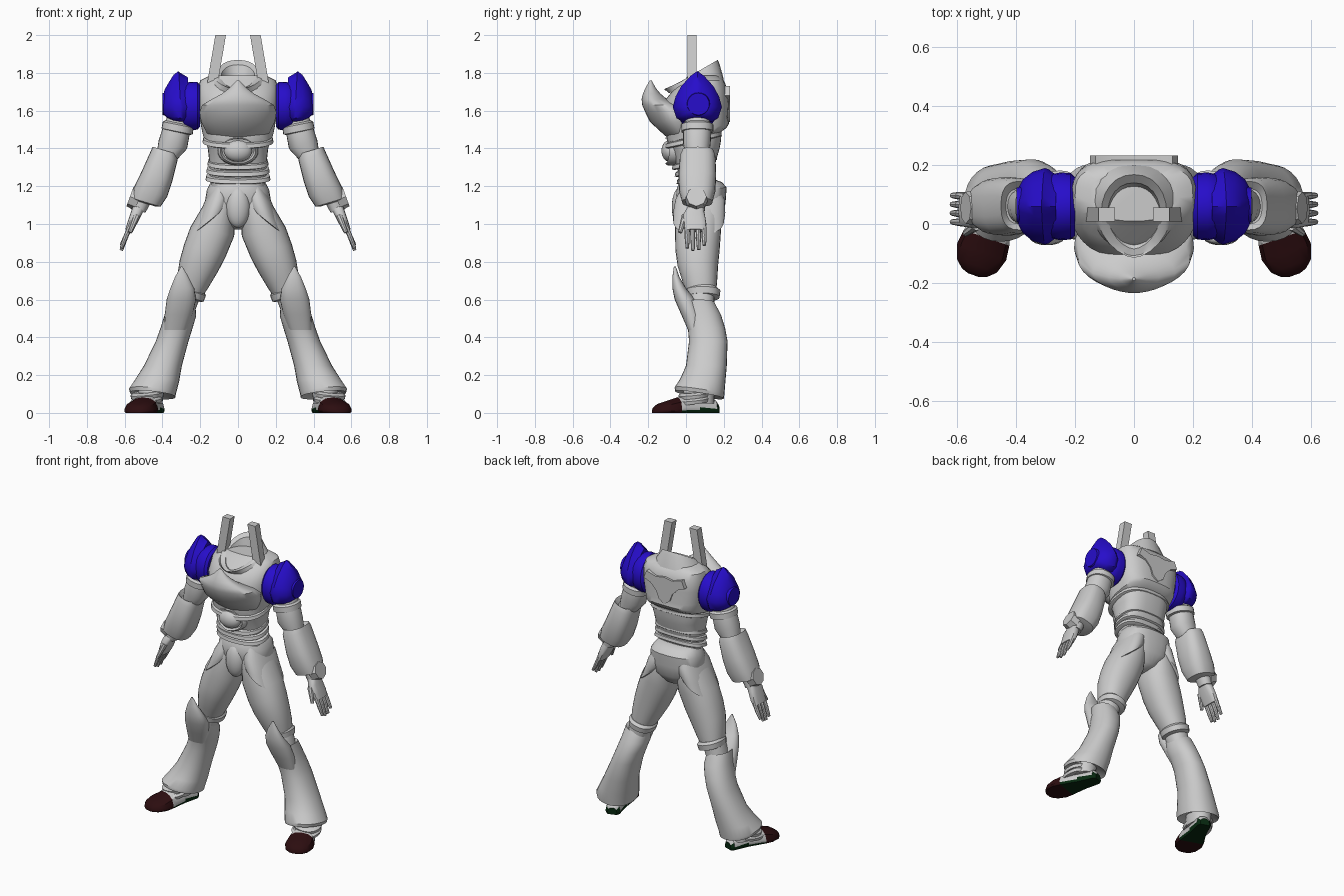
import bpy, bmesh, math
from mathutils import Vector, Matrix


def material(name, rgb):
    m = bpy.data.materials.new(name)
    m.diffuse_color = (*rgb, 1)
    return m


GREY = material("light grey armour", (0.6, 0.6, 0.6))
BLUE = material("deep blue", (0.02, 0.004, 0.6))
RED = material("dark maroon", (0.025, 0.004, 0.005))
GREEN = material("dark green", (0.002, 0.022, 0.005))


def finish(name, bm, mats=(GREY,), mirror=False):
    bmesh.ops.recalc_face_normals(bm, faces=bm.faces)
    me = bpy.data.meshes.new(name)
    bm.to_mesh(me)
    bm.free()
    for m in mats:
        me.materials.append(m)
    ob = bpy.data.objects.new(name, me)
    bpy.context.collection.objects.link(ob)
    if mirror:
        ob.modifiers.new("mirror", 'MIRROR').use_mirror_merge = False
    return ob


def skin(rings):
    """Join closed point loops of equal length and cap both ends."""
    bm = bmesh.new()
    loops = [[bm.verts.new(p) for p in r] for r in rings]
    n = len(loops[0])
    for a, b in zip(loops, loops[1:]):
        for i in range(n):
            j = (i + 1) % n
            bm.faces.new((a[i], a[j], b[j], b[i]))
    bm.faces.new(loops[0])
    bm.faces.new(loops[-1])
    return bm


def spow(v, e):
    return math.copysign(abs(v) ** (2 / e), v)


def loft(name, rings, mat=GREY, mirror=False, n=24, front=2.2, back=2.2):
    """Rings are (z, x0, x1, y0, y1, slope in x, slope in y)."""
    out = []
    for r in rings:
        z, x0, x1, y0, y1, sx, sy = tuple(r) + (0,) * (7 - len(r))
        pts = []
        for i in range(n):
            a = 2 * math.pi * i / n
            c, s = math.cos(a), math.sin(a)
            e = front if s < 0 else back
            dx, dy = (x1 - x0) / 2 * spow(c, e), (y1 - y0) / 2 * spow(s, e)
            pts.append(((x0 + x1) / 2 + dx, (y0 + y1) / 2 + dy, z + sx * dx + sy * dy))
        out.append(pts)
    return finish(name, skin(out), (mat,), mirror)


def body(name, rings, **kw):
    """Centred loft; rings are (z, half width, y0, y1, slope in y)."""
    return loft(name, [(r[0], -r[1], r[1], r[2], r[3], 0, r[4] if len(r) > 4 else 0)
                       for r in rings], **kw)


def ball(name, loc, radii, mat=GREY, mirror=False):
    bm = bmesh.new()
    bmesh.ops.create_uvsphere(bm, u_segments=24, v_segments=14, radius=1,
                              matrix=Matrix.Translation(loc) @ Matrix.Diagonal((*radii, 1)))
    return finish(name, bm, (mat,), mirror)


def rod(name, a, b, ra, rb, n=8, mat=GREY, mirror=True):
    a, b = Vector(a), Vector(b)
    d = b - a
    m = Matrix.Translation((a + b) / 2) @ d.to_track_quat('Z', 'Y').to_matrix().to_4x4()
    bm = bmesh.new()
    bmesh.ops.create_cone(bm, cap_ends=True, segments=n, radius1=ra, radius2=rb,
                          depth=d.length, matrix=m)
    return finish(name, bm, (mat,), mirror)


# Upper torso with a flared rib edge
body("torso", [(1.45, .15, -.08, .17, .2), (1.47, .185, -.1, .215, .25), (1.49, .19, -.1, .228, .25),
               (1.56, .203, -.12, .222), (1.65, .214, -.115, .228), (1.72, .212, -.06, .218),
               (1.76, .2, -.01, .2), (1.785, .15, .01, .17)], n=36, back=3.2, front=2.4)
# Keeled breastplate rising to a point
body("breastplate", [(1.45, .13, -.09, .06), (1.48, .165, -.125, .06), (1.54, .195, -.19, .06),
                     (1.59, .204, -.215, .05), (1.63, .19, -.232, -.02), (1.66, .14, -.235, -.1),
                     (1.69, .085, -.228, -.135), (1.72, .045, -.215, -.16), (1.76, .006, -.192, -.182)],
     n=32, front=1.75)
# Open collar, high at the back
body("collar", [(1.73, .17, -.09, .2, .25), (1.78, .127, -.115, .178, .45), (1.788, .112, -.11, .168, .58),
                (1.778, .09, -.085, .14, .58), (1.72, .07, -.05, .12, .3)], front=1.7)
body("neck_stub", [(1.70, .06, -.04, .12), (1.75, .045, -.02, .11), (1.785, .012, .03, .08)])

# Raised back plate
half = [(.0, 1.54), (.04, 1.57), (.06, 1.62), (.1, 1.66), (.15, 1.68), (.13, 1.73), (.06, 1.71), (0, 1.72)]
outline = half + [(-x, z) for x, z in half[-2:0:-1]]
finish("back_plate", skin([[(x, y, z) for x, z in outline] for y in (.19, .232)]))

# Belly, waist bands and pelvis
body("belly", [(1.5, .17, -.1, .19), (1.44, .172, -.1, .185), (1.4, .16, -.085, .178), (1.33, .152, -.06, .158),
               (1.26, .15, -.035, .135), (1.18, .14, -.03, .13)], n=32, front=2.6, back=2.8)
for i, (z, w, y0, y1) in enumerate([(1.445, .188, -.115, .19), (1.325, .162, -.075, .165),
                                    (1.285, .168, -.06, .155), (1.245, .172, -.05, .15)]):
    body(f"waist_band_{i + 1}", [(z - .016, w - .016, y0 + .016, y1 - .012, .22), (z - .010, w, y0, y1, .22),
                                 (z + .010, w - .004, y0 + .004, y1 - .004, .22),
                                 (z + .016, w - .016, y0 + .016, y1 - .012, .22)], n=32, front=2.4, back=2.8)
body("pelvis", [(1.24, .13, -.03, .14), (1.21, .15, -.045, .19, .1), (1.18, .165, -.055, .215, .1),
                (1.12, .175, -.05, .21), (1.05, .15, -.03, .2), (.99, .06, -.01, .16), (.97, .02, .02, .12)],
     n=32, back=2.6)
ball("crotch_guard", (0, -.025, 1.09), (.064, .05, .11))

# Oval core with its frame
ball("belly_core", (0, -.085, 1.387), (.074, .045, .058))
frame = []
for y, s in ((-.05, 1.2), (-.098, 1.15), (-.112, 1.02), (-.09, .9)):
    frame.append([(.092 * s * math.cos(t * math.pi / 16), y + .25 * abs(.09 * math.cos(t * math.pi / 16)),
                   1.387 + .066 * s * math.sin(t * math.pi / 16)) for t in range(32)])
finish("core_frame", skin(frame))

# Shoulder pylons
finish("pylon", skin([[(x + dx, y, z) for dx, y in ((-.028, .008), (.028, .008), (.028, .056), (-.028, .056))]
                      for x, z in ((.136, 1.74), (.092, 2.0))]), mirror=True)

# Blue shoulder pads: ball joint, finned shell and outer disc
pad = [(0, .19), (.035, .165), (.085, .11), (.115, .055), (.13, .0), (.11, -.06), (.08, -.078), (.03, -.08)]
pad = pad + [(-a, b) for a, b in pad[:0:-1]]
shell = []
for x, s, lean in ((.265, .82, 0), (.29, .97, .12), (.303, 1, .06), (.345, .9, -.03), (.378, .7, -.1), (.393, .48, -.05),
                   (.397, .3, 0)):
    shell.append([(x + lean * max(b, 0) * s, .06 + a * s, 1.62 + b * s) for a, b in pad])
finish("shoulder_shell", skin(shell), (BLUE,), True)
joint = []
for x, s in ((.2, .86), (.215, .98), (.25, 1), (.28, .95), (.3, .8)):
    joint.append([(x, .06 + .115 * s * math.cos(t * math.pi / 12), 1.625 + .128 * s * math.sin(t * math.pi / 12))
                  for t in range(24)])
finish("shoulder_joint", skin(joint), (BLUE,), True)
rod("shoulder_disc", (.37, .065, 1.635), (.4, .065, 1.635), .066, .058, 20, BLUE)

# Arms
loft("upper_arm", [(1.58, .25, .37, .0, .12), (1.5, .255, .395, -.015, .135, .3), (1.42, .27, .42, -.015, .13, .3),
                   (1.36, .32, .43, .0, .12, .3)], mirror=True)
loft("arm_band", [(1.485, .255, .39, -.01, .13, .2), (1.49, .24, .405, -.025, .145, .2),
                  (1.525, .235, .398, -.025, .145, .2), (1.535, .25, .385, -.01, .13, .2)], mirror=True)
loft("forearm", [(1.365, .34, .435, .0, .12, .3), (1.39, .325, .452, -.02, .145, .3), (1.36, .32, .464, -.032, .156, .3),
                 (1.25, .348, .512, -.04, .16, .3), (1.17, .375, .55, -.036, .155, .3),
                 (1.115, .41, .567, -.02, .14, .3), (1.11, .44, .55, .0, .11, .3)], mirror=True, front=2.6, back=2.6)
rod("wrist_disc", (.525, .055, 1.128), (.572, .055, 1.145), .062, .054, 8)
loft("wrist", [(1.13, .46, .545, .005, .105, .3), (1.07, .49, .56, .01, .1, .3)], mirror=True, n=16)
loft("palm", [(1.09, .495, .555, .01, .09, .4), (1.05, .515, .568, -.015, .1, .4), (1.0, .54, .585, -.012, .108, .4),
              (.965, .558, .596, -.008, .104, .4)], mirror=True, n=16, front=3, back=3)
for i, (y, drop) in enumerate([(.004, 0), (.034, -.012), (.064, -.008), (.094, .015)]):
    mid = (.595, y + .002, .93)
    rod(f"finger_{i + 1}_base", (.572, y, .985), mid, .014, .013)
    rod(f"finger_{i + 1}_tip", mid, (.618, y + .003, .872 + drop), .0135, .009)
rod("thumb", (.535, -.005, 1.045), (.572, -.032, .955), .018, .011)

# Thighs, hip guards and knees
loft("thigh", [(1.17, .02, .14, -.03, .17), (1.08, .015, .19, -.055, .195, .1), (.96, .02, .252, -.058, .185, .2),
               (.86, .065, .285, -.056, .178, .3), (.78, .105, .308, -.045, .17, .3), (.7, .15, .322, -.02, .165, .3),
               (.64, .185, .325, .0, .16, .3)], mirror=True, n=28)
loft("hip_guard", [(1.2, .05, .13, -.02, .17), (1.13, .04, .178, -.056, .205, -.2),
                   (1.06, .04, .215, -.068, .208, -.5), (1.02, .048, .248, -.068, .202, -.8),
                   (1.015, .06, .235, -.05, .185, -.8)], mirror=True, n=28)
loft("thigh_band", [(.605, .2, .32, .02, .155, .3), (.612, .182, .335, .0, .178, .3), (.645, .17, .333, -.005, .182, .3),
                    (.66, .178, .322, .01, .165, .3)], mirror=True)
loft("knee", [(.66, .2, .325, .015, .15), (.6, .205, .345, .01, .15), (.52, .235, .36, .02, .15)], mirror=True)
loft("knee_spike", [(.44, .27, .39, .01, .08), (.52, .24, .388, -.025, .08), (.6, .222, .378, -.06, .05),
                    (.66, .232, .358, -.072, .0), (.72, .262, .333, -.072, -.035), (.775, .294, .303, -.064, -.054)],
     mirror=True, n=20)

# Flared shins
loft("shin", [(.57, .25, .35, .02, .13, .2), (.585, .225, .372, -.01, .15, .2), (.52, .222, .386, -.005, .185, .1),
              (.45, .24, .41, .01, .207), (.38, .262, .435, .016, .22), (.25, .297, .498, .0, .216),
              (.17, .312, .545, -.03, .208, .05, -.1), (.115, .328, .577, -.06, .203, .1, -.15),
              (.095, .332, .572, -.058, .2, .1, -.15), (.12, .37, .53, -.01, .16, .1, -.15)], mirror=True, n=28)

# Feet turned outwards: red toe, green heel sole
turn = Matrix.Translation((.485, 0, 0)) @ Matrix.Rotation(math.radians(19), 4, 'Z')
loops = []
for y, w, h in ((.178, .03, .045), (.16, .046, .07), (.06, .056, .1), (-.02, .074, .095), (-.05, .082, .082),
                (-.1, .088, .066), (-.15, .072, .05), (-.175, .045, .032), (-.184, .02, .015)):
    prof = [(-.9, 0), (-1, .15), (-1, .3), (-.85, .7), (-.5, .93), (0, 1)]
    prof += [(-a, b) for a, b in prof[-2::-1]]
    loops.append([(a * w, y, b * h) for a, b in prof])
bm = skin(loops)
bm.normal_update()
for f in bm.faces:
    c = f.calc_center_median()
    if c.y < -.05:
        f.material_index = 1
    elif c.z < .008 or (c.y > .05 and c.z < .035):
        f.material_index = 2
bm.transform(turn)
finish("foot", bm, (GREY, RED, GREEN), True)
loft("ankle", [(.05, .4, .53, -.02, .15), (.09, .395, .53, -.02, .15), (.17, .38, .52, .0, .16)], mirror=True)
for i, (z, y0) in enumerate([(.07, -.06), (.1, -.035)]):
    loft(f"foot_strap_{i + 1}", [(z - .018, .405, .565, y0, .12, -.1, .1), (z, .4, .57, y0 - .006, .125, -.1, .1),
                                 (z + .012, .41, .555, y0 + .01, .12, -.1, .1)], mirror=True)

# Smooth shading with sharp edges kept
bpy.ops.object.select_all(action='SELECT')
bpy.context.view_layer.objects.active = bpy.context.selected_objects[0]
bpy.ops.object.shade_smooth_by_angle(angle=math.radians(35))
